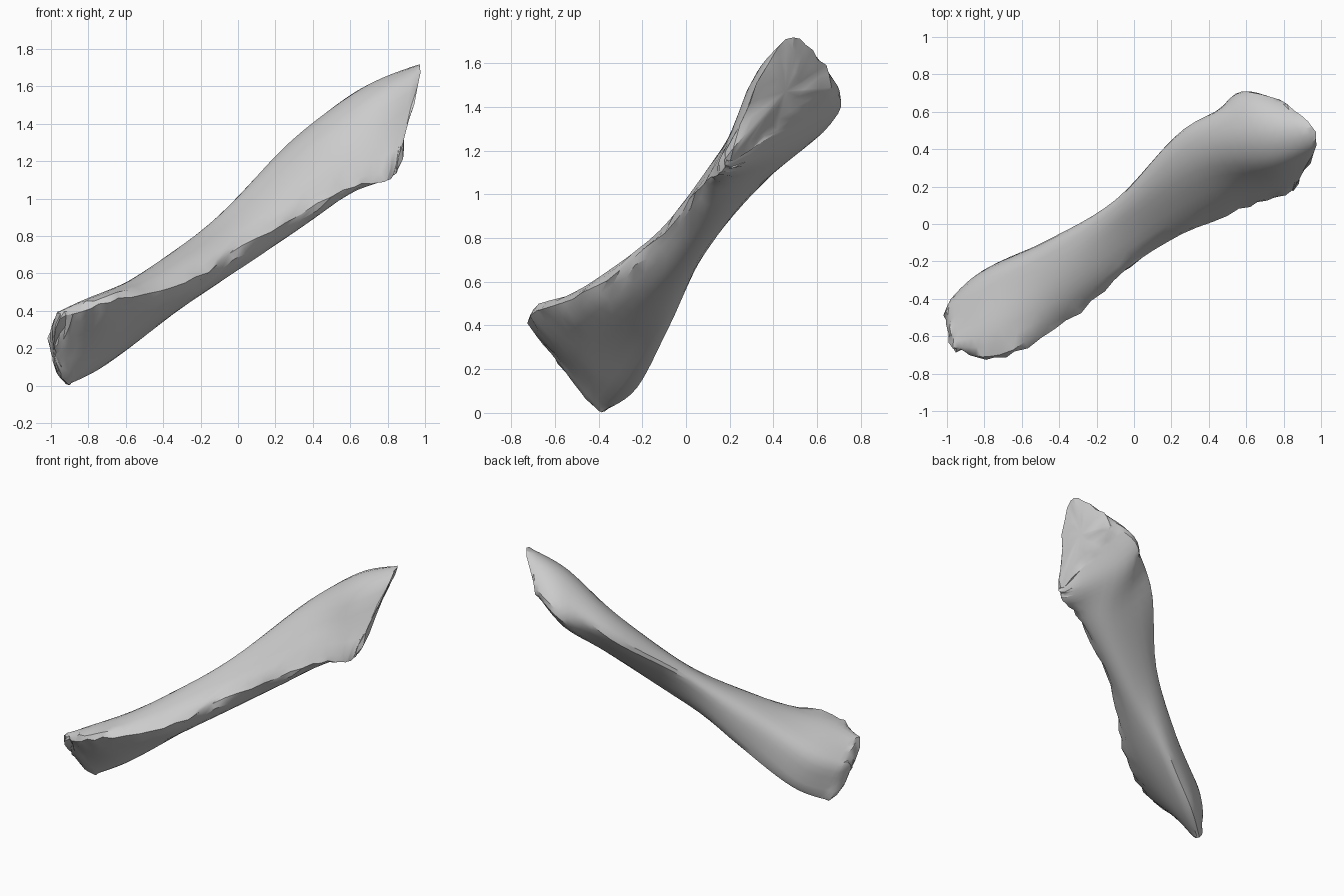
import bpy, bmesh, math, random
from mathutils import Vector

cube = bpy.data.objects.get("Cube")
if cube:
    bpy.data.objects.remove(cube)
rng = random.Random(4)

# Bone frame: centre, long axis, sideways direction, upward direction
CENTRE = Vector((0, 0, 0.83))
AXIS = Vector((0.78, 0.39, 0.49)).normalized()
SIDE = Vector((-1, 2, 0)).normalized()
RISE = AXIS.cross(SIDE)

# Cross-sections: distance along axis, slant of the cut, outline (side, rise)
lower_tip = [(-.18, .15), (-.13, .18), (-.02, .1), (.06, .03), (.08, -.1), (.08, -.23), (.02, -.2), (-.08, -.03)]
lower_flare = [(-.33, .13), (-.17, .16), (0, .1), (.12, .01), (.14, -.14), (.12, -.26), (0, -.22), (-.15, -.09)]
lower_shaft = [(-.29, -.02), (-.18, .07), (-.04, .09), (.09, .05), (.13, -.05), (.1, -.2), (0, -.2), (-.17, -.13)]
middle = [(-.17, -.05), (-.1, .03), (.03, .09), (.11, .1), (.16, .06), (.11, -.06), (.01, -.165), (-.1, -.15)]
upper_shaft = [(-.18, -.08), (-.08, .07), (.1, .19), (.25, .2), (.335, .12), (.19, -.02), (.02, -.13), (-.11, -.13)]
upper_flare = [(-.22, -.15), (-.15, .03), (-.05, .22), (.12, .27), (.3, .2), (.38, .08), (.2, -.04), (-.04, -.12)]
upper_tip = [(-.21, -.13), (-.15, .04), (-.07, .21), (.04, .24), (.16, .18), (.25, .1), (.13, .02), (-.04, -.06)]
STATIONS = [(-1.24, .1, lower_tip), (-1.0, 0, lower_flare), (-.55, 0, lower_shaft), (0, 0, middle),
            (.58, .2, upper_shaft), (.91, .6, upper_flare), (1.06, 1.3, upper_tip)]


def spline(a, b, c, d, t):
    """Smooth curve from b to c."""
    return b + ((c - a) * t + (2 * a - 5 * b + 4 * c - d) * t * t
                + (3 * b - a - 3 * c + d) * t ** 3) * 0.5


def sample(points, steps, closed):
    out, n = [], len(points)
    pick = (lambda i: points[i % n]) if closed else (lambda i: points[max(0, min(n - 1, i))])
    for i in range(n if closed else n - 1):
        for k in range(steps):
            out.append(spline(pick(i - 1), pick(i), pick(i + 1), pick(i + 2), k / steps))
    if not closed:
        out.append(points[-1].copy())
    return out


# Shaft rings, smoothed around and along the bone
rings = []
for along, slant, outline in STATIONS:
    ring = [CENTRE + SIDE * s + RISE * r + AXIS * (along + slant * r) for s, r in outline]
    rings.append(sample(ring, 3, True))
columns = [sample([ring[i] for ring in rings], 6, False) for i in range(len(rings[0]))]
rings = [list(row) for row in zip(*columns)]
sides = len(columns)


def chip(size):
    return Vector([rng.uniform(-size, size) for _ in range(3)])


# Chipped ridge along the front and ragged ends
for j, ring in enumerate(rings):
    at_end = j in (0, len(rings) - 1)
    for i in range(sides):
        if min(i, sides - i) <= 1:
            ring[i] += chip(.01)
        if at_end:
            ring[i] += chip(.01)


# Rounded end caps: shrinking rings around a centre
def cap_ring(ring, shrink, push):
    centre = sum(ring, Vector()) / sides
    return [centre.lerp(p, shrink) + AXIS * push + chip(.004) for p in ring]


low_caps = [cap_ring(rings[0], .4, -.045), cap_ring(rings[0], .75, -.03)]
high_caps = [cap_ring(rings[-1], .75, .01), cap_ring(rings[-1], .4, .015)]
rings = low_caps + rings + high_caps
verts = [p for ring in rings for p in ring]
faces = []
for j in range(len(rings) - 1):
    for i in range(sides):
        k = (i + 1) % sides
        low, high = j * sides, (j + 1) * sides
        faces.append((low + i, high + i, high + k))
        faces.append((low + i, high + k, low + k))
for ring, start in ((rings[0], 0), (rings[-1], len(verts) - sides)):
    verts.append(sum(ring, Vector()) / sides)
    for i in range(sides):
        faces.append((len(verts) - 1, start + i, start + (i + 1) % sides))

mesh = bpy.data.meshes.new("bone")
mesh.from_pydata(verts, [], faces)
bone = bpy.data.objects.new("bone", mesh)
bpy.context.collection.objects.link(bone)

# Make all faces point outwards
bm = bmesh.new()
bm.from_mesh(mesh)
bmesh.ops.recalc_face_normals(bm, faces=bm.faces)
bm.to_mesh(mesh)
bm.free()

colour = (0.6, 0.6, 0.6, 1)
material = bpy.data.materials.new("bone grey")
material.use_nodes = True
material.diffuse_color = colour
material.node_tree.nodes["Principled BSDF"].inputs["Base Color"].default_value = colour
mesh.materials.append(material)

bpy.ops.object.select_all(action="DESELECT")
bone.select_set(True)
bpy.context.view_layer.objects.active = bone
bpy.ops.object.shade_smooth_by_angle(angle=math.radians(35))
